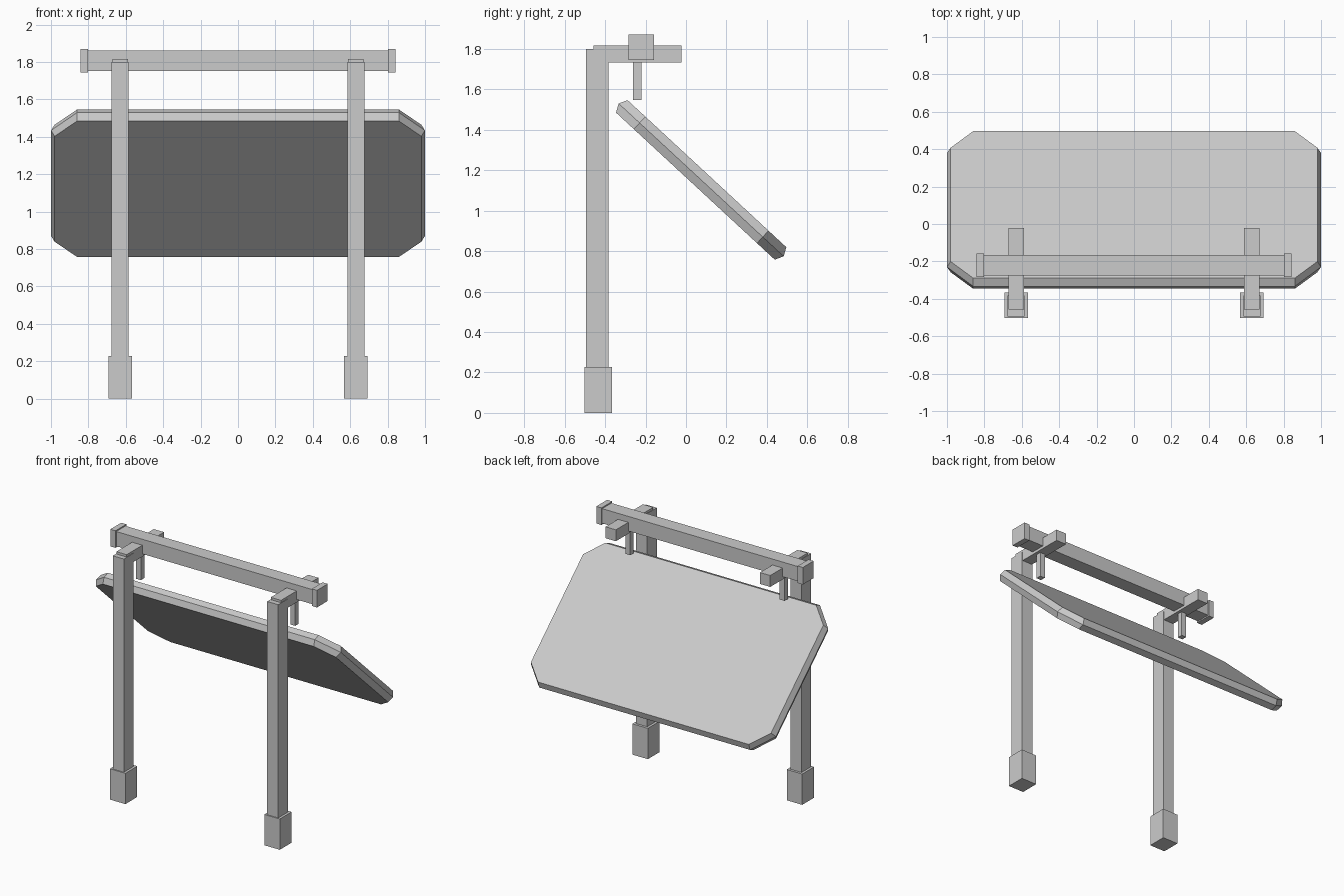
import bpy
import bmesh
from math import radians

cube = bpy.data.objects.get("Cube")
if cube:
    bpy.data.objects.remove(cube, do_unlink=True)

# Single plain grey finish
grey = bpy.data.materials.new("plain_grey")
grey.use_nodes = True
grey.diffuse_color = (0.6, 0.6, 0.6, 1)
grey.node_tree.nodes["Principled BSDF"].inputs["Base Color"].default_value = (0.6, 0.6, 0.6, 1)


def add_object(name, bm):
    bmesh.ops.recalc_face_normals(bm, faces=bm.faces)
    mesh = bpy.data.meshes.new(name)
    bm.to_mesh(mesh)
    bm.free()
    mesh.materials.append(grey)
    obj = bpy.data.objects.new(name, mesh)
    bpy.context.collection.objects.link(obj)
    return obj


def box(name, x, y, z):
    """Box from (min, max) ranges on each axis."""
    bm = bmesh.new()
    bmesh.ops.create_cube(bm, size=1)
    for v in bm.verts:
        v.co = [(r[0] + r[1]) / 2 + c * (r[1] - r[0]) for c, r in zip(v.co, (x, y, z))]
    return add_object(name, bm)


def around(centre, half):
    return (centre - half, centre + half)


# Posts, feet, arms, hangers and bar caps, one set per side
for side, s in (("left", 1), ("right", -1)):
    x = 0.63 * s
    box(side + "_foot", around(x, 0.063), (-0.503, -0.365), (0, 0.227))
    box(side + "_post", around(x, 0.045), (-0.495, -0.383), (0.2, 1.8))
    box(side + "_arm", around(x, 0.042), (-0.458, -0.022), (1.733, 1.817))
    box(side + "_hanger", around(x, 0.02), around(-0.241, 0.02), (1.548, 1.75))
    box(side + "_bar_cap", around(0.822 * s, 0.021), around(-0.221, 0.063), around(1.807, 0.063))

# Crossbar resting on the arms
box("crossbar", around(0, 0.805), around(-0.221, 0.054), around(1.807, 0.054))


# Tilted octagonal panel whose rim bulges at mid thickness
def octagon(bm, hx, hy, z):
    cut_x, cut_y = 0.86, 0.415
    quarter = [(hx, cut_y), (cut_x, hy)]
    points = quarter + [(-a, b) for a, b in reversed(quarter)]
    points += [(-a, -b) for a, b in points]
    return [bm.verts.new((a, b, z)) for a, b in points]


bm = bmesh.new()
rings = [octagon(bm, 0.98, 0.535, -0.042), octagon(bm, 1.0, 0.556, 0), octagon(bm, 0.98, 0.535, 0.042)]
bm.faces.new(rings[0])
bm.faces.new(rings[2])
for low, high in zip(rings, rings[1:]):
    for i in range(len(low)):
        j = (i + 1) % len(low)
        bm.faces.new((low[i], low[j], high[j], high[i]))
panel = add_object("panel", bm)
panel.rotation_euler.x = radians(-42.8)
panel.location = (0, 0.075, 1.152)
